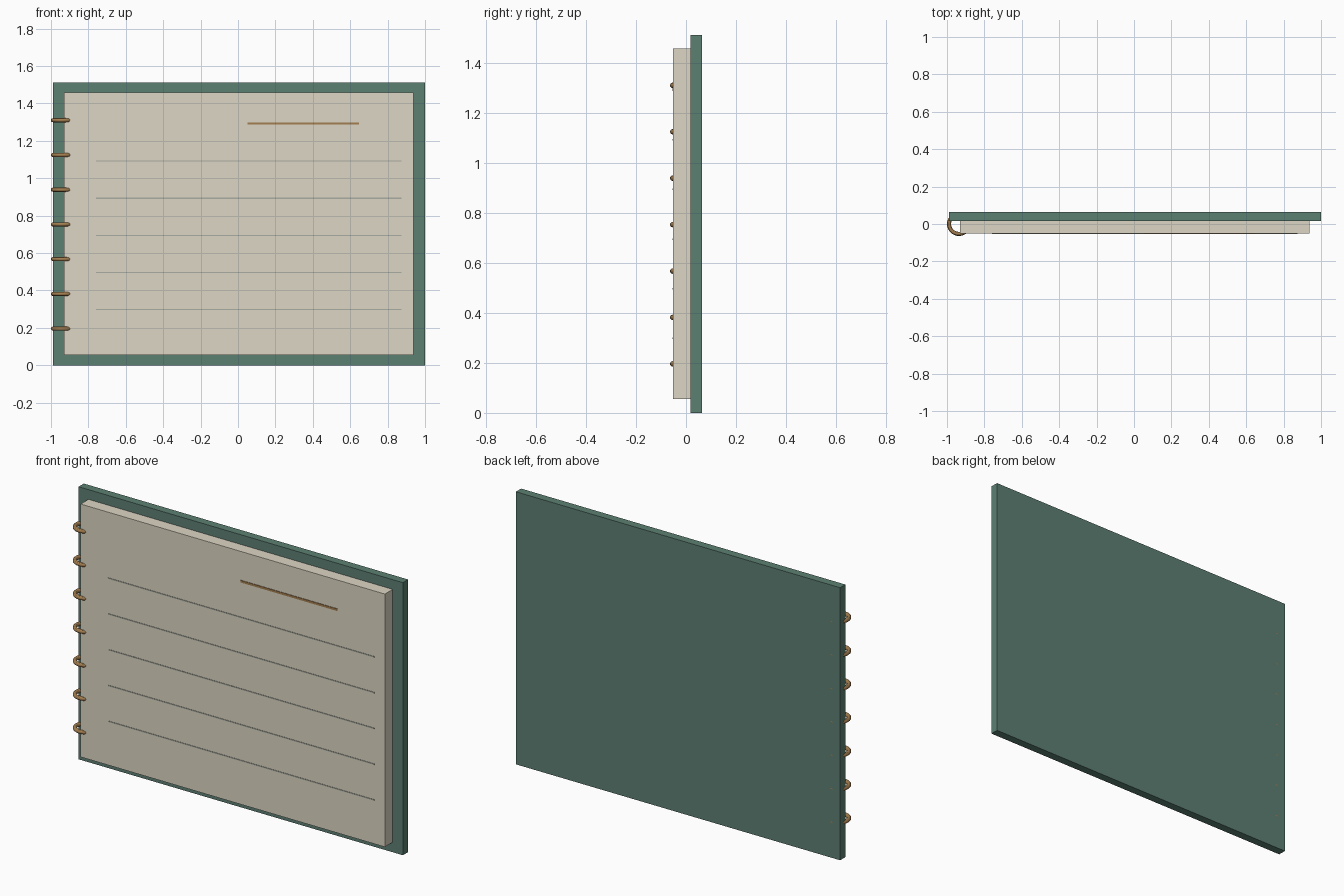
import bpy

if "Cube" in bpy.data.objects:
    bpy.data.objects.remove(bpy.data.objects["Cube"])


def material(name, rgb):
    m = bpy.data.materials.new(name)
    m.diffuse_color = (*rgb, 1)
    m.use_nodes = True
    m.node_tree.nodes["Principled BSDF"].inputs["Base Color"].default_value = m.diffuse_color
    return m


GREEN = material("cover_green", (0.107, 0.216, 0.171))
CREAM = material("paper_cream", (0.72, 0.67, 0.55))
BRASS = material("brass", (0.37, 0.21, 0.08))
RULE = material("rule_grey", (0.40, 0.42, 0.36))


def box(name, x, y, z, mat):
    """Box from (min, max) ranges on each axis."""
    bpy.ops.mesh.primitive_cube_add(size=1, location=[(a + b) / 2 for a, b in (x, y, z)])
    ob = bpy.context.object
    ob.name = name
    ob.scale = [b - a for a, b in (x, y, z)]
    bpy.ops.object.transform_apply(location=False, rotation=False, scale=True)
    ob.data.materials.append(mat)
    return ob


# Back cover and page block
box("cover", (-0.99, 1.0), (0.017, 0.063), (0, 1.512), GREEN)
box("page_block", (-0.93, 0.937), (-0.051, 0.017), (0.055, 1.458), CREAM)

# Ruled lines and the title bar on the top page
for i in range(5):
    z = 0.298 + i * 0.1985
    box(f"ruled_line_{i + 1}", (-0.76, 0.873), (-0.053, -0.049), (z - 0.003, z + 0.003), RULE)
box("title_bar", (0.052, 0.647), (-0.054, -0.049), (1.287, 1.299), BRASS)

# Binding rings through the left edge
for i in range(7):
    bpy.ops.mesh.primitive_torus_add(
        major_radius=0.053, minor_radius=0.011, major_segments=32, minor_segments=12,
        location=(-0.936, 0, 0.196 + i * 0.1857))
    ring = bpy.context.object
    ring.name = f"binding_ring_{i + 1}"
    ring.data.materials.append(BRASS)
    bpy.ops.object.shade_smooth_by_angle()
